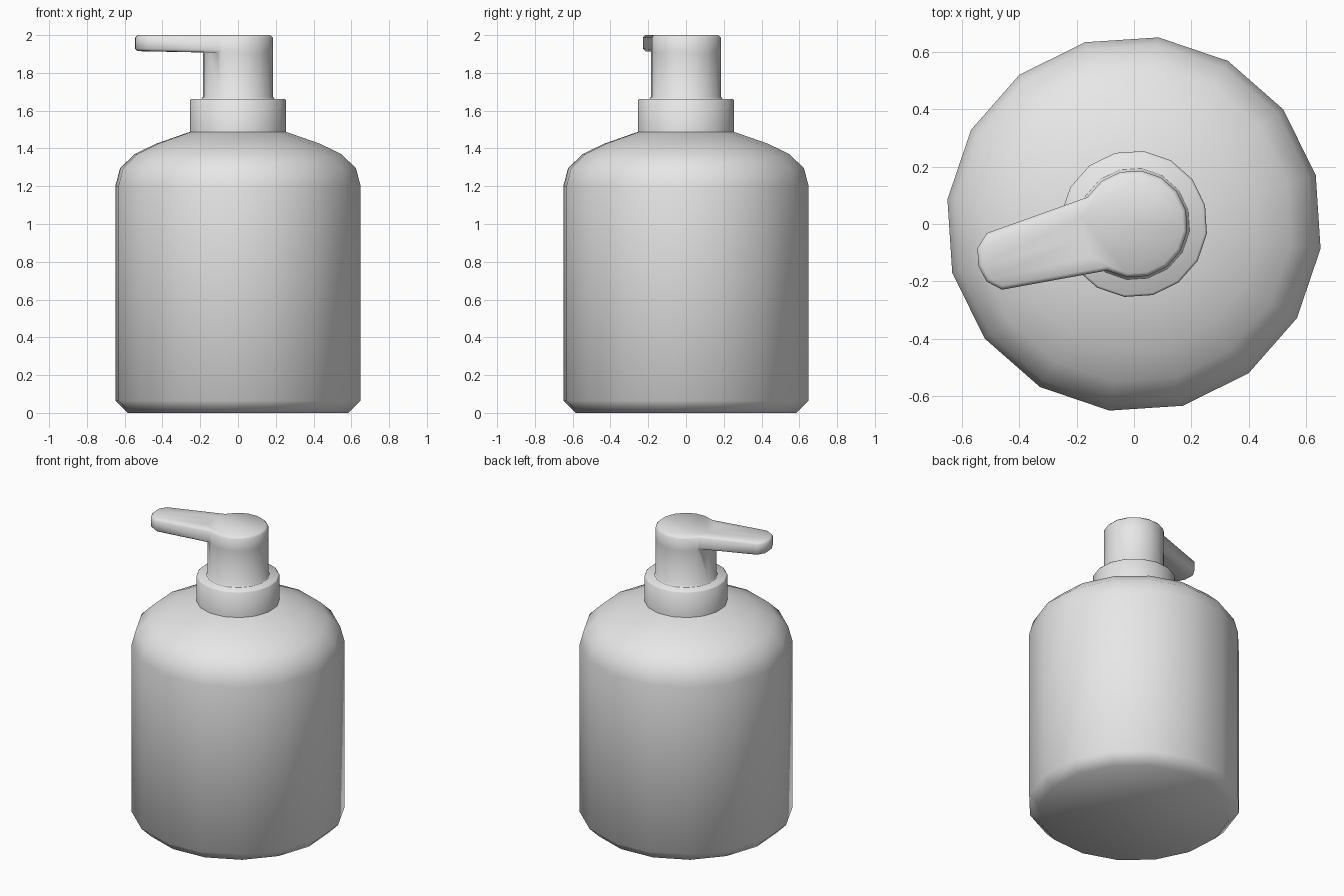
import bpy
import bmesh
from math import cos, sin, pi, radians
from mathutils import Matrix

SIDES = 16
TURN = Matrix.Rotation(radians(15), 3, 'Z')

cube = bpy.data.objects.get("Cube")
if cube:
    bpy.data.objects.remove(cube, do_unlink=True)

grey = bpy.data.materials.new("plain grey")
grey.use_nodes = True
grey.diffuse_color = (0.8, 0.8, 0.8, 1)
grey.node_tree.nodes["Principled BSDF"].inputs["Base Color"].default_value = (0.8, 0.8, 0.8, 1)


def add_ring(bm, radius, z):
    return [bm.verts.new((radius * cos(2 * pi * k / SIDES),
                          radius * sin(2 * pi * k / SIDES), z)) for k in range(SIDES)]


def bridge(bm, low, high, skip=()):
    for k in range(SIDES):
        if k not in skip:
            n = (k + 1) % SIDES
            bm.faces.new((low[k], low[n], high[n], high[k]))


def finish(bm, name):
    bmesh.ops.recalc_face_normals(bm, faces=bm.faces[:])
    bmesh.ops.rotate(bm, verts=bm.verts[:], cent=(0, 0, 0), matrix=TURN)
    mesh = bpy.data.meshes.new(name)
    bm.to_mesh(mesh)
    bm.free()
    for face in mesh.polygons:
        face.use_smooth = True
    mesh.set_sharp_from_angle(angle=radians(60))
    mesh.materials.append(grey)
    obj = bpy.data.objects.new(name, mesh)
    bpy.context.collection.objects.link(obj)


def lathe(name, profile):
    bm = bmesh.new()
    rings = [add_ring(bm, r, z) for r, z in profile]
    for low, high in zip(rings, rings[1:]):
        bridge(bm, low, high)
    bm.faces.new(rings[0][::-1])
    bm.faces.new(rings[-1])
    finish(bm, name)


# Bottle with chamfered base and rounded shoulder
lathe("bottle", [(0.59, 0), (0.655, 0.065), (0.655, 1.2), (0.63, 1.295),
                 (0.552, 1.37), (0.438, 1.425), (0.256, 1.488)])

# Screw collar
lathe("collar", [(0.256, 1.47), (0.256, 1.655), (0.248, 1.663)])

# Pump stem and head: the spout grows out of four faces of the top band
bm = bmesh.new()
foot = add_ring(bm, 0.198, 1.66)
stem = add_ring(bm, 0.187, 1.673)
under = add_ring(bm, 0.187, 1.908)
top = add_ring(bm, 0.187, 2.0)
spout = range(6, 10)
bridge(bm, foot, stem)
bridge(bm, stem, under)
bridge(bm, under, top, skip=spout)
bm.faces.new(top)

# Spout with rounded tip
outline = [(-0.503, 0.102), (-0.548, 0.06), (-0.561, 0), (-0.548, -0.06), (-0.503, -0.102)]
tip_low = [bm.verts.new((x, y, 1.915)) for x, y in outline]
tip_top = [bm.verts.new((x, y, 2.0)) for x, y in outline]
for i, k in enumerate(spout):
    bm.faces.new((tip_low[i], tip_low[i + 1], tip_top[i + 1], tip_top[i]))
    bm.faces.new((top[k], tip_top[i], tip_top[i + 1], top[k + 1]))
    bm.faces.new((under[k], under[k + 1], tip_low[i + 1], tip_low[i]))
for i, k in ((0, 6), (4, 10)):
    bm.faces.new((under[k], tip_low[i], tip_top[i], top[k]))
bmesh.ops.recalc_face_normals(bm, faces=bm.faces[:])

# Soften the rims of the head and spout
rims = [e for e in bm.edges if len(e.link_faces) == 2 and e.is_convex
        and e.calc_face_angle() > radians(60)]
bmesh.ops.bevel(bm, geom=rims, offset=0.013, segments=1, profile=0.5,
                affect='EDGES', clamp_overlap=True)
finish(bm, "pump_head")
